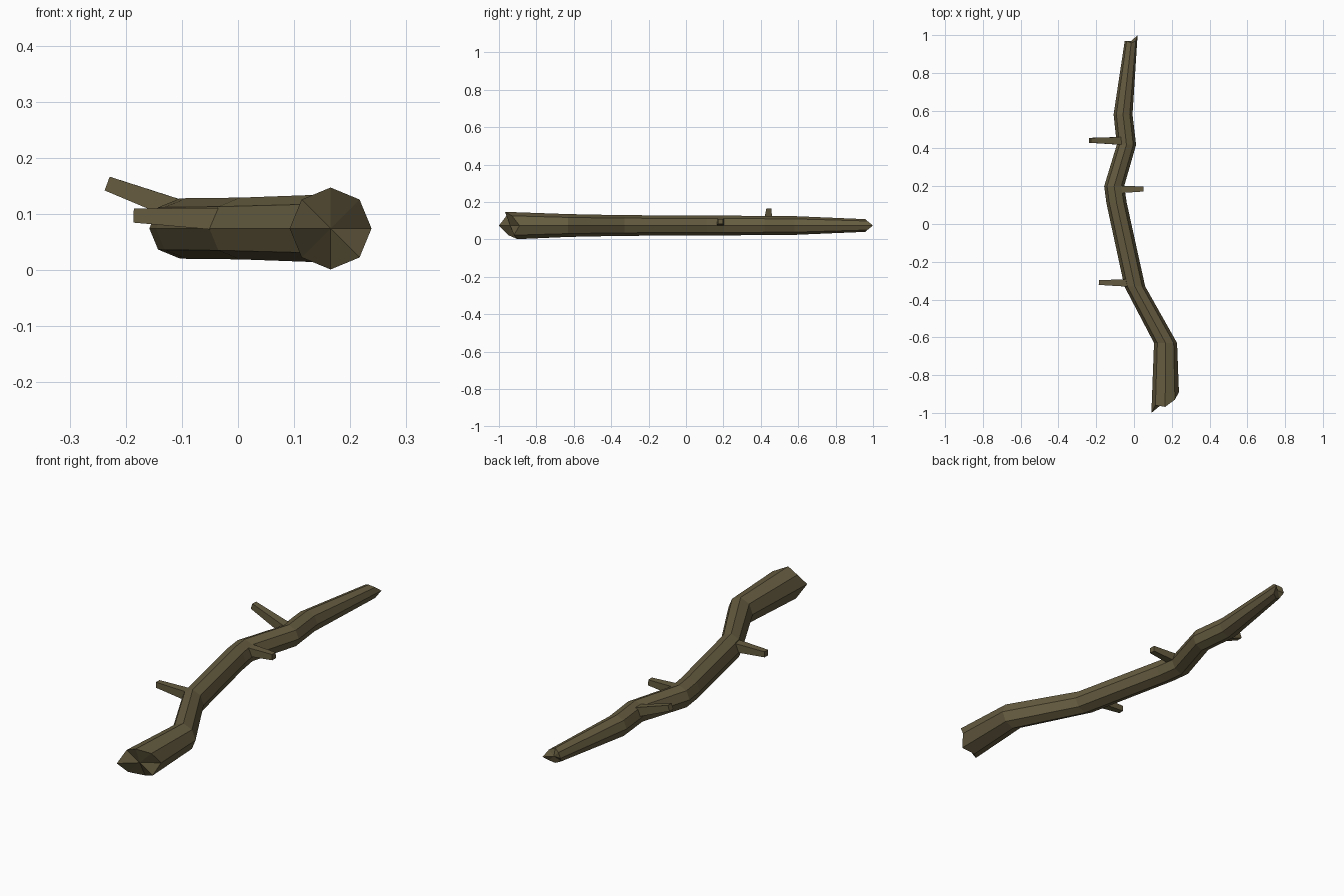
import bpy, bmesh
from math import cos, sin, pi
from mathutils import Vector

if "Cube" in bpy.data.objects:
    bpy.data.objects.remove(bpy.data.objects["Cube"])

bark = bpy.data.materials.new("bark")
bark.diffuse_color = (0.13, 0.105, 0.05, 1)
bark.use_nodes = True
bark.node_tree.nodes["Principled BSDF"].inputs["Base Color"].default_value = bark.diffuse_color


def skin(name, rings):
    """Join equal-sized rings of points into a closed tube."""
    bm = bmesh.new()
    loops = [[bm.verts.new(p) for p in ring] for ring in rings]
    n = len(loops[0])
    for a, b in zip(loops, loops[1:]):
        for i in range(n):
            j = (i + 1) % n
            bm.faces.new((a[i], a[j], b[j], b[i]))
    # fan caps give a rough broken end
    for loop in (loops[0], loops[-1]):
        c = bm.verts.new(sum((v.co for v in loop), Vector()) / n)
        for i in range(n):
            bm.faces.new((loop[i], loop[(i + 1) % n], c))
    bmesh.ops.recalc_face_normals(bm, faces=bm.faces)
    mesh = bpy.data.meshes.new(name)
    bm.to_mesh(mesh)
    bm.free()
    mesh.materials.append(bark)
    ob = bpy.data.objects.new(name, mesh)
    bpy.context.collection.objects.link(ob)


# Main branch: (x, y, radius), eight-sided, with jagged broken ends
Z = 0.074
path = [(0.165, -0.95, 0.073), (0.167, -0.63, 0.061), (0.004, -0.33, 0.055),
        (-0.092, 0.11, 0.054), (-0.105, 0.20, 0.053), (-0.04, 0.42, 0.051),
        (-0.058, 0.58, 0.050), (-0.015, 0.97, 0.034)]
# y offsets of the eight end points, counted from +x towards +z
thick_end = [0.06, 0.02, -0.018, -0.01, -0.05, 0.0, 0.05, 0.03]
thin_end = [0.03, 0.0, -0.012, 0.0, 0.0, -0.02, -0.012, 0.0]
rings = []
for k, (x, y, r) in enumerate(path):
    off = thick_end if k == 0 else thin_end if k == len(path) - 1 else [0] * 8
    rings.append([(x + r * cos(i * pi / 4), y + off[i], Z + r * sin(i * pi / 4))
                  for i in range(8)])
skin("main_branch", rings)


# Twigs: four-sided tapered stubs
def twig(name, base, tip, r0, r1):
    base, tip = Vector(base), Vector(tip)
    d = (tip - base).normalized()
    side = d.cross(Vector((0, 0, 1))).normalized()
    up = side.cross(d)
    square = ((1, 1), (-1, 1), (-1, -1), (1, -1))
    skin(name, [[c + side * s * r + up * t * r for s, t in square]
                for c, r in ((base, r0), (tip, r1))])


twig("upper_twig", (-0.06, 0.44, 0.09), (-0.233, 0.443, 0.154), 0.021, 0.013)
twig("middle_twig", (-0.10, 0.183, 0.092), (0.051, 0.185, 0.096), 0.021, 0.013)
twig("lower_twig", (-0.01, -0.312, 0.090), (-0.186, -0.31, 0.097), 0.021, 0.0125)
